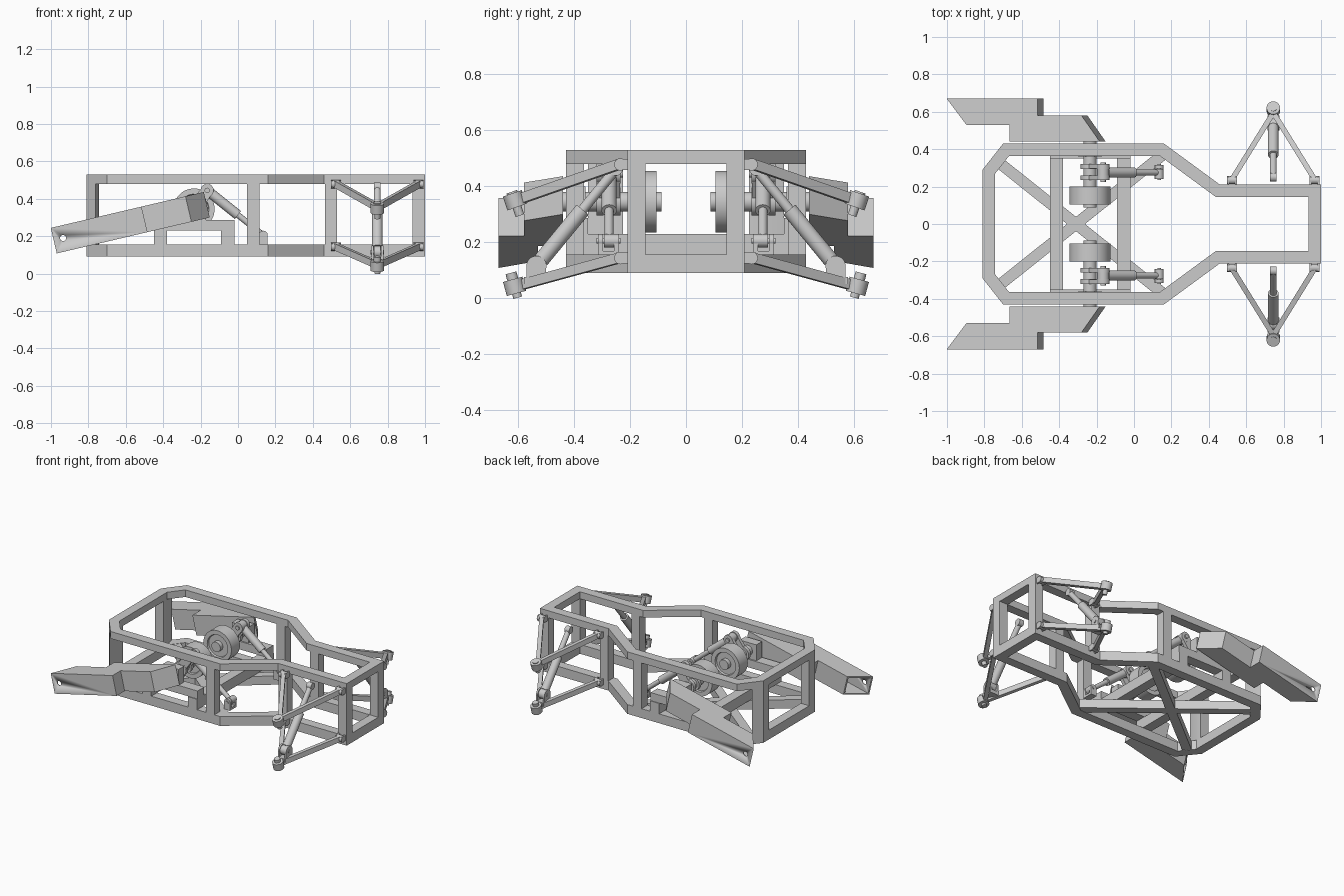
import bpy, bmesh, math
from mathutils import Vector, Matrix

if "Cube" in bpy.data.objects:
    bpy.data.objects.remove(bpy.data.objects["Cube"])


def part(name, bm, mirror=False):
    """Turn a bmesh into an object, optionally mirrored left to right."""
    bmesh.ops.recalc_face_normals(bm, faces=bm.faces)
    me = bpy.data.meshes.new(name)
    bm.to_mesh(me)
    bm.free()
    me.shade_smooth()
    me.set_sharp_from_angle(angle=math.radians(30))
    ob = bpy.data.objects.new(name, me)
    bpy.context.collection.objects.link(ob)
    if mirror:
        m = ob.modifiers.new("mirror", 'MIRROR')
        m.use_axis = (False, True, False)
        m.use_mirror_merge = False
    return ob


def cyl(bm, a, b, r, n=32):
    a, b = Vector(a), Vector(b)
    d = b - a
    mat = Matrix.Translation((a + b) / 2) @ d.to_track_quat('Z', 'Y').to_matrix().to_4x4()
    bmesh.ops.create_cone(bm, cap_ends=True, segments=n, radius1=r, radius2=r,
                          depth=d.length, matrix=mat)


def beam(bm, a, b, w, h):
    a, b = Vector(a), Vector(b)
    d = b - a
    mat = (Matrix.Translation((a + b) / 2) @ d.to_track_quat('X', 'Z').to_matrix().to_4x4()
           @ Matrix.Diagonal((d.length, w, h, 1)))
    bmesh.ops.create_cube(bm, size=1, matrix=mat)


def box(bm, x0, x1, y0, y1, z0, z1):
    mat = (Matrix.Translation(((x0 + x1) / 2, (y0 + y1) / 2, (z0 + z1) / 2))
           @ Matrix.Diagonal((x1 - x0, y1 - y0, z1 - z0, 1)))
    bmesh.ops.create_cube(bm, size=1, matrix=mat)


def offset(pts, d):
    """Mitred inward offset of a counter-clockwise outline."""
    out = []
    for i, p in enumerate(pts):
        e1 = (p - pts[i - 1]).normalized()
        e2 = (pts[(i + 1) % len(pts)] - p).normalized()
        n1, n2 = Vector((-e1.y, e1.x)), Vector((-e2.y, e2.x))
        out.append(p + (n1 + n2) * d / (1 + n1.dot(n2)))
    return out


# Upper and lower frame rings
half = [(1.0, .21), (.46, .21), (.16, .43), (-.70, .43), (-.81, .29)]
outer = [Vector(p) for p in half] + [Vector((x, -y)) for x, y in reversed(half)]
inner = offset(outer, .066)
for name, z0, z1 in (("lower_frame_rail", .09, .156), ("upper_frame_rail", .48, .53)):
    bm = bmesh.new()
    rings = [[bm.verts.new((p.x, p.y, z)) for p in loop]
             for loop, z in ((outer, z0), (outer, z1), (inner, z1), (inner, z0))]
    for k in range(4):
        r, s = rings[k], rings[(k + 1) % 4]
        for i in range(len(r)):
            j = (i + 1) % len(r)
            bm.faces.new((r[i], r[j], s[j], s[i]))
    part(name, bm)

# Upright posts
bm = bmesh.new()
for x0, x1, y0, y1 in ((.934, 1, .144, .21), (.465, .53, .144, .21), (.048, .115, .364, .43)):
    box(bm, x0, x1, y0, y1, .15, .485)
bp = [(-.81, .29), (-.81, .225), (-.744, .225), (-.744, .266), (-.762, .351)]
vs = [bm.verts.new((x, y, .15)) for x, y in bp]
ext = bmesh.ops.extrude_face_region(bm, geom=[bm.faces.new(vs)])
bmesh.ops.translate(bm, vec=(0, 0, .335),
                    verts=[v for v in ext['geom'] if isinstance(v, bmesh.types.BMVert)])
part("frame_post", bm, True)

# Floor cross brace
bm = bmesh.new()
for s in (1, -1):
    beam(bm, (-.73, -.335 * s, .123), (.16, .375 * s, .123), .06, .062)
part("floor_cross_brace", bm)

# Cross beams and shaft mounts
bm = bmesh.new()
for x in (-.415, -.055):
    box(bm, x - .035, x + .035, -.43, .43, .156, .23)
part("cross_beam", bm)
bm = bmesh.new()
box(bm, -.45, -.02, .35, .425, .23, .287)
box(bm, -.30, -.17, .36, .425, .287, .40)
part("shaft_mount", bm, True)

# Pivot shaft, drum and lever
AX, AZ = -.235, .345
PX, PZ = -.165, .445
bm = bmesh.new()
cyl(bm, (AX, .088, AZ), (AX, .46, AZ), .035)
part("pivot_shaft", bm, True)
bm = bmesh.new()
cyl(bm, (AX, .105, AZ), (AX, .20, AZ), .11, 48)
bm.faces.ensure_lookup_table()
caps = [f for f in bm.faces if len(f.verts) > 4]
bmesh.ops.inset_individual(bm, faces=caps, thickness=.03)
bmesh.ops.inset_individual(bm, faces=caps, thickness=.004, depth=-.012)
part("pivot_drum", bm, True)
bm = bmesh.new()
for y in (.235, .295):
    cyl(bm, (AX, y, AZ), (AX, y + .025, AZ), .05)
    beam(bm, (AX, y + .0125, AZ), (PX, y + .0125, PZ), .024, .065)
    cyl(bm, (PX, y, PZ), (PX, y + .025, PZ), .035)
cyl(bm, (PX, .225, PZ), (PX, .33, PZ), .014, 20)
part("pivot_lever", bm, True)


def damper(name, a, b, split, r_body, r_rod, r_eye, axis, w):
    """Body from a, rod to b, with an eye at both ends."""
    a, b, axis = Vector(a), Vector(b), Vector(axis)
    bm = bmesh.new()
    cyl(bm, a.lerp(b, .06), a.lerp(b, split), r_body)
    cyl(bm, a.lerp(b, split), b, r_rod, 24)
    cyl(bm, a - axis * w, a + axis * w, r_eye)
    cyl(bm, b - axis * w, b + axis * w, r_eye * .75)
    return part(name, bm, True)


# Rear spring struts and their floor blocks
damper("rear_strut", (PX, .275, PZ), (.135, .275, .205), .55, .027, .016, .032, (0, 1, 0), .018)
bm = bmesh.new()
for y in (.24, .297):
    box(bm, .11, .157, y, y + .018, .152, .205)
    cyl(bm, (.135, y, .205), (.135, y + .018, .205), .024)
box(bm, .11, .157, .24, .315, .152, .168)
cyl(bm, (.135, .235, .205), (.135, .32, .205), .01, 16)
part("strut_block", bm, True)

# Rear swing arms: stepped plan profile, tilted upward
tilt = math.radians(13.2)
c = math.cos(tilt)
plan = [(-.985, .67), (-.50, .67), (-.50, .58), (-.265, .58), (-.167, .44),
        (-.65, .44), (-.65, .53), (-.88, .53)]
bm = bmesh.new()
low = [bm.verts.new(((x + .985) / c, y, -.07)) for x, y in plan]
top = [bm.verts.new(((x + .985) / c, y, .07)) for x, y in plan]
bm.faces.new(low)
bm.faces.new(top)
for i in range(8):
    j = (i + 1) % 8
    f = bm.faces.new((low[i], low[j], top[j], top[i]))
tip = f
bmesh.ops.recalc_face_normals(bm, faces=bm.faces)
bmesh.ops.inset_individual(bm, faces=[tip], thickness=.013)
pocket = bmesh.ops.extrude_discrete_faces(bm, faces=[tip])['faces'][0]
bmesh.ops.translate(bm, vec=(.2, 0, 0), verts=pocket.verts)
bmesh.ops.transform(bm, verts=bm.verts, matrix=Matrix.Translation((-.985, 0, .176))
                    @ Matrix.Rotation(-tilt, 4, 'Y'))
arm = part("swing_arm", bm)
bm = bmesh.new()
cyl(bm, (-.935, .4, .19), (-.935, .8, .19), .016, 24)
cutter = part("axle_hole_cutter", bm)
cutter.hide_render = True
cutter.hide_set(True)
m = arm.modifiers.new("axle_hole", 'BOOLEAN')
m.operation, m.solver, m.object = 'DIFFERENCE', 'EXACT', cutter
m = arm.modifiers.new("mirror", 'MIRROR')
m.use_axis = (False, True, False)

# Front wishbones with bushings and ball joints
JX = .745
for name, zi, zo, s in (("upper_wishbone", .478, .350, -1), ("lower_wishbone", .143, .042, 1)):
    bm = bmesh.new()
    for x in (.525, .965):
        beam(bm, (x, .24, zi), (JX, .595, zo + .004), .028, .036)
        cyl(bm, (x - .027, .235, zi), (x + .027, .235, zi), .022, 24)
        for e in (-.021, .021):
            box(bm, x + e - .005, x + e + .005, .205, .25, zi - .02, zi + .02)
    k = Vector((0, zi - zo, .37)).normalized()
    j = Vector((JX, .613, zo))
    cyl(bm, j - k * .026, j + k * .026, .036)
    cyl(bm, j - k * .042, j + k * .035, .016, 20) if s > 0 else cyl(bm, j - k * .058, j, .016, 20)
    cyl(bm, j, j + k * (.05 if s > 0 else .032), .02, 20)
    part(name, bm, True)

# Front shock absorbers with lower lugs
damper("front_shock", (JX, .535, .115), (JX, .25, .462), .58, .028, .018, .032, (1, 0, 0), .018)
bm = bmesh.new()
for e in (-.026, .026):
    cyl(bm, (JX + e - .006, .535, .115), (JX + e + .006, .535, .115), .036)
    box(bm, JX + e - .006, JX + e + .006, .50, .57, .055, .115)
cyl(bm, (JX - .036, .535, .115), (JX + .036, .535, .115), .012, 16)
box(bm, JX - .032, JX + .032, .50, .58, .05, .075)
part("shock_lug", bm, True)
